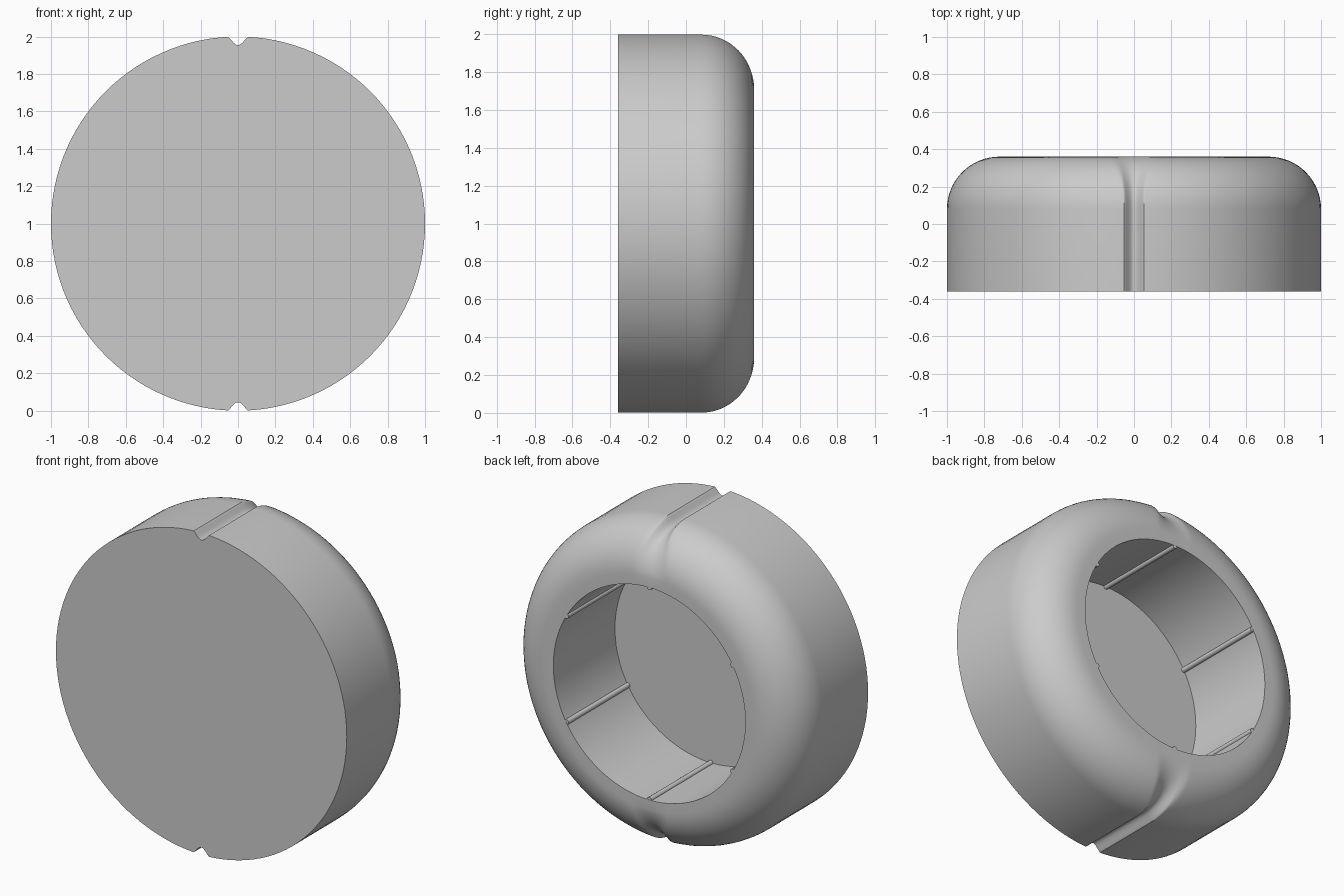
import bpy
import bmesh
from math import sin, cos, pi, radians

if "Cube" in bpy.data.objects:
    bpy.data.objects.remove(bpy.data.objects["Cube"])

grey = bpy.data.materials.new("light_grey")
grey.use_nodes = True
grey.diffuse_color = (0.6, 0.6, 0.6, 1)
grey.node_tree.nodes["Principled BSDF"].inputs["Base Color"].default_value = (0.6, 0.6, 0.6, 1)

RADIUS, HALF, FILLET = 1.0, 0.36, 0.28
BORE, FLOOR_Y = 0.66, -0.245


def finish(bm, name):
    bmesh.ops.recalc_face_normals(bm, faces=bm.faces)
    mesh = bpy.data.meshes.new(name)
    bm.to_mesh(mesh)
    bm.free()
    mesh.materials.append(grey)
    obj = bpy.data.objects.new(name, mesh)
    bpy.context.collection.objects.link(obj)
    bpy.ops.object.select_all(action='DESELECT')
    obj.select_set(True)
    bpy.context.view_layer.objects.active = obj
    bpy.ops.object.shade_smooth_by_angle(angle=radians(30))
    return obj


# Angles round the axis, denser where the top and bottom grooves run
fine = [i * 0.25 for i in range(-16, 17)]
medium = [s * (4 + i) for s in (-1, 1) for i in range(1, 9)]
coarse = [i * 3.0 for i in range(-30, 30) if abs(i * 3.0) > 12]
offsets = sorted(fine + medium + coarse)
angles = [(radians(base + o), radians(o)) for base in (90, 270) for o in offsets]

# Profile rows: radius, y, fillet angle (None where there is no groove)
STEPS = 16
rows = [(RADIUS, -HALF, 0.0)]
for i in range(STEPS + 1):
    phi = pi / 2 * i / STEPS
    rows.append((RADIUS - FILLET + FILLET * cos(phi), HALF - FILLET + FILLET * sin(phi), phi))
rows += [(BORE, HALF, None), (BORE, FLOOR_Y, None)]


def groove_depth(radius, offset, phi):
    """Rounded channel that widens and fades out over the fillet."""
    width = 0.053 + 0.07 * sin(phi) ** 3
    t = abs(radius * sin(offset)) / width
    if t >= 1 or abs(offset) > 1:
        return 0.0
    return 0.045 * cos(phi) * (1 - t * t) ** 1.4


# Cup-shaped body, turned round the y axis
bm = bmesh.new()
rings = []
for radius, y, phi in rows:
    ring = []
    for angle, offset in angles:
        r, yy = radius, y
        if phi is not None:
            d = groove_depth(radius, offset, phi)
            r, yy = radius - d * cos(phi), y - d * sin(phi)
        ring.append(bm.verts.new((r * cos(angle), yy, 1 + r * sin(angle))))
    rings.append(ring)
n = len(angles)
for a, b in zip(rings, rings[1:]):
    for i in range(n):
        j = (i + 1) % n
        bm.faces.new((a[i], a[j], b[j], b[i]))
bm.faces.new(rings[0])    # closed front
bm.faces.new(rings[-1])   # cavity floor
finish(bm, "cup_body")

# Six slim grip ribs along the cavity wall
RIB, SIDES = 0.016, 16
for k in range(6):
    angle = radians(30 + 60 * k)
    cx, cz = BORE * cos(angle), 1 + BORE * sin(angle)
    bm = bmesh.new()
    ends = [[bm.verts.new((cx + RIB * cos(2 * pi * i / SIDES), y, cz + RIB * sin(2 * pi * i / SIDES)))
             for i in range(SIDES)] for y in (FLOOR_Y, HALF - 0.001)]
    for i in range(SIDES):
        j = (i + 1) % SIDES
        bm.faces.new((ends[0][i], ends[0][j], ends[1][j], ends[1][i]))
    for end in ends:
        bm.faces.new(end)
    finish(bm, f"grip_rib_{k + 1}")
